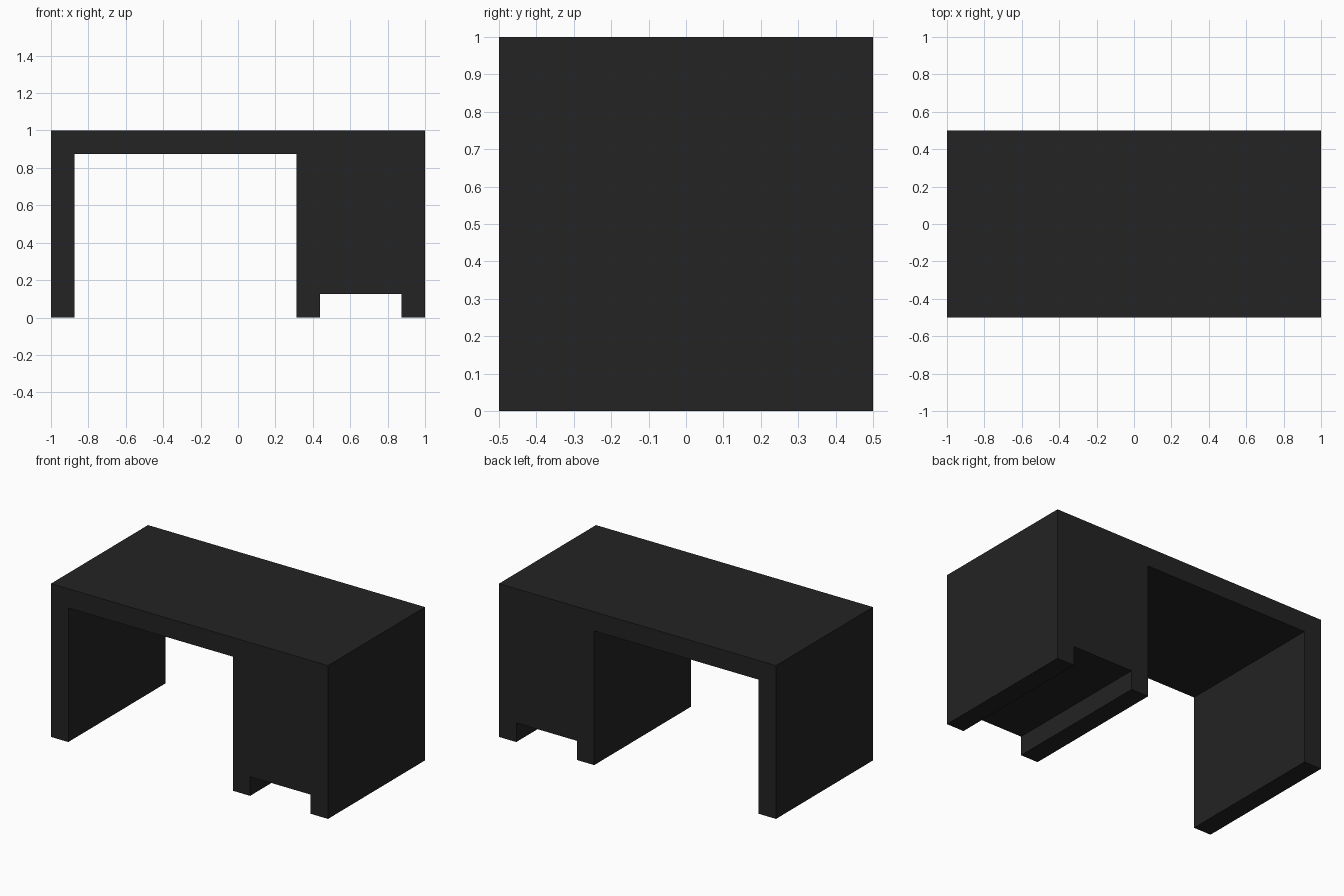
import bpy
import bmesh
from mathutils import Matrix, Vector

if "Cube" in bpy.data.objects:
    bpy.data.objects.remove(bpy.data.objects["Cube"])

DEPTH = 1.0     # full depth of the desk, front to back
T = 0.125       # board thickness

black = bpy.data.materials.new("matte_black")
black.diffuse_color = (0.0168, 0.0168, 0.0168, 1.0)
black.use_nodes = True
black.node_tree.nodes["Principled BSDF"].inputs["Base Color"].default_value = black.diffuse_color


def box(name, x0, x1, z0, z1):
    """Full-depth flat-sided box spanning the given x and z ranges."""
    bm = bmesh.new()
    size = Vector((x1 - x0, DEPTH, z1 - z0))
    centre = Vector(((x0 + x1) / 2, 0, (z0 + z1) / 2))
    bmesh.ops.create_cube(
        bm, size=1, matrix=Matrix.Translation(centre) @ Matrix.Diagonal(size.to_4d()))
    mesh = bpy.data.meshes.new(name)
    bm.to_mesh(mesh)
    bm.free()
    mesh.materials.append(black)
    obj = bpy.data.objects.new(name, mesh)
    bpy.context.collection.objects.link(obj)
    return obj


CABINET_X = 0.3125

# Worktop across the whole width
box("desktop", -1, 1, 1 - T, 1)

# Side panel carrying the left end
box("left_leg", -1, -1 + T, 0, 1 - T)

# Drawer cabinet under the right end
box("cabinet", CABINET_X, 1, T, 1 - T)

# Two runners under the cabinet
for name, x in (("inner_runner", CABINET_X), ("outer_runner", 1 - T)):
    box(name, x, x + T, 0, T)
